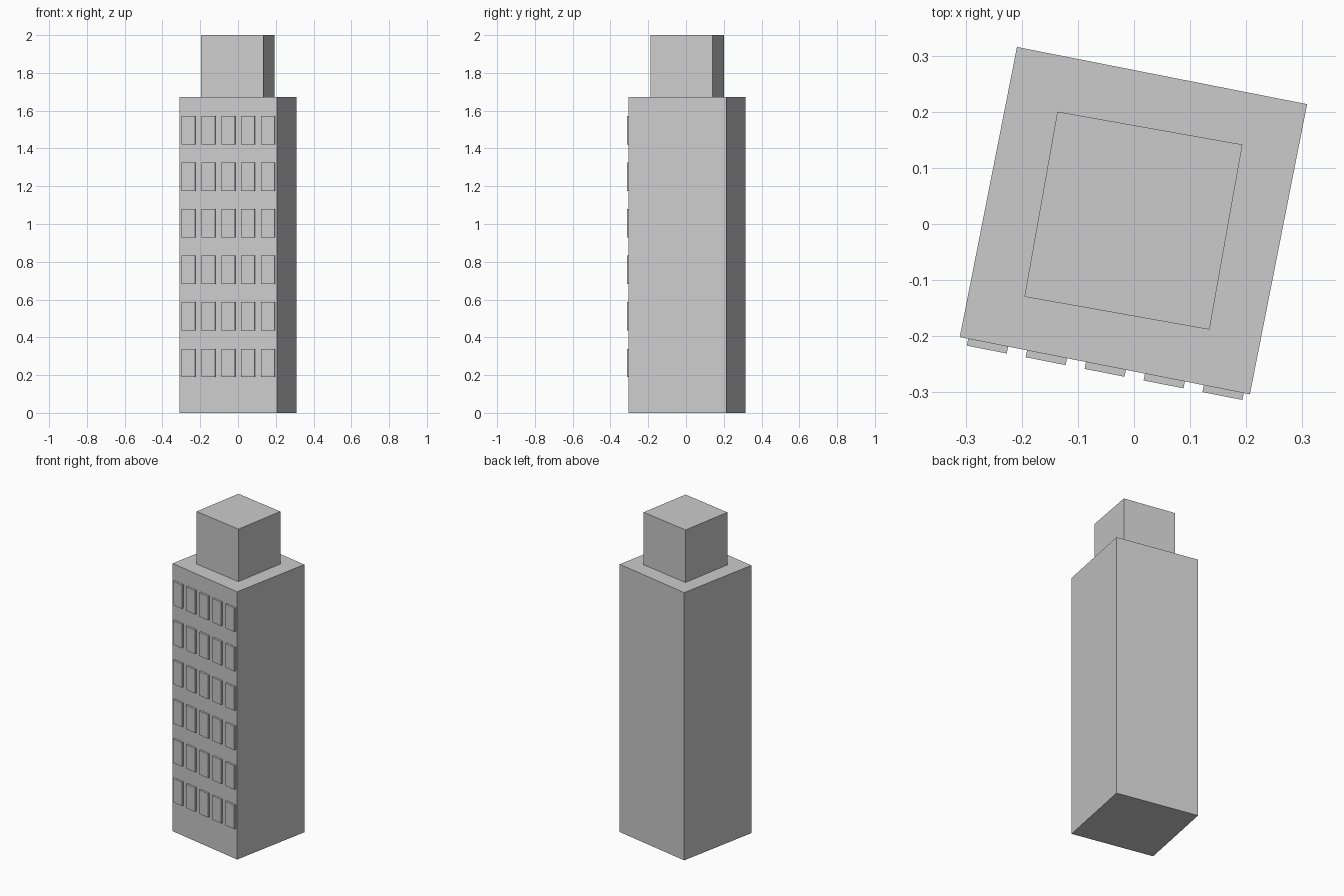
import bpy
from math import radians
from mathutils import Matrix, Vector

if "Cube" in bpy.data.objects:
    bpy.data.objects.remove(bpy.data.objects["Cube"])

CENTRE = Vector((-0.001, 0.006, 0))


def box(name, size, pos, turn):
    """Box with its local position turned about the tower axis."""
    bpy.ops.mesh.primitive_cube_add(size=1)
    ob = bpy.context.object
    ob.name = name
    rot = Matrix.Rotation(radians(turn), 4, 'Z')
    place = Matrix.Translation(CENTRE) @ rot @ Matrix.Translation(pos)
    ob.data.transform(place @ Matrix.Diagonal((*size, 1)))
    return ob


SIDE, HEIGHT, TURN = 0.527, 1.672, -11.15

# Main tower shaft
box("tower_body", (SIDE, SIDE, HEIGHT), (0, 0, HEIGHT / 2), TURN)

# Smaller rooftop block, turned slightly differently
top = 2.0 - HEIGHT
box("roof_block", (0.335, 0.335, top), (0, 0, HEIGHT + top / 2), -10.1)

# Raised windows on the front face: six floors of five
depth, sunk = 0.0125, 0.01
for row in range(6):
    for col in range(5):
        x = 0.002 + (col - 2) * 0.107
        y = -SIDE / 2 - depth / 2 + sunk / 2
        z = 0.265 + row * 0.2463
        box(f"window_{row + 1}_{col + 1}", (0.0725, depth + sunk, 0.149), (x, y, z), TURN)
